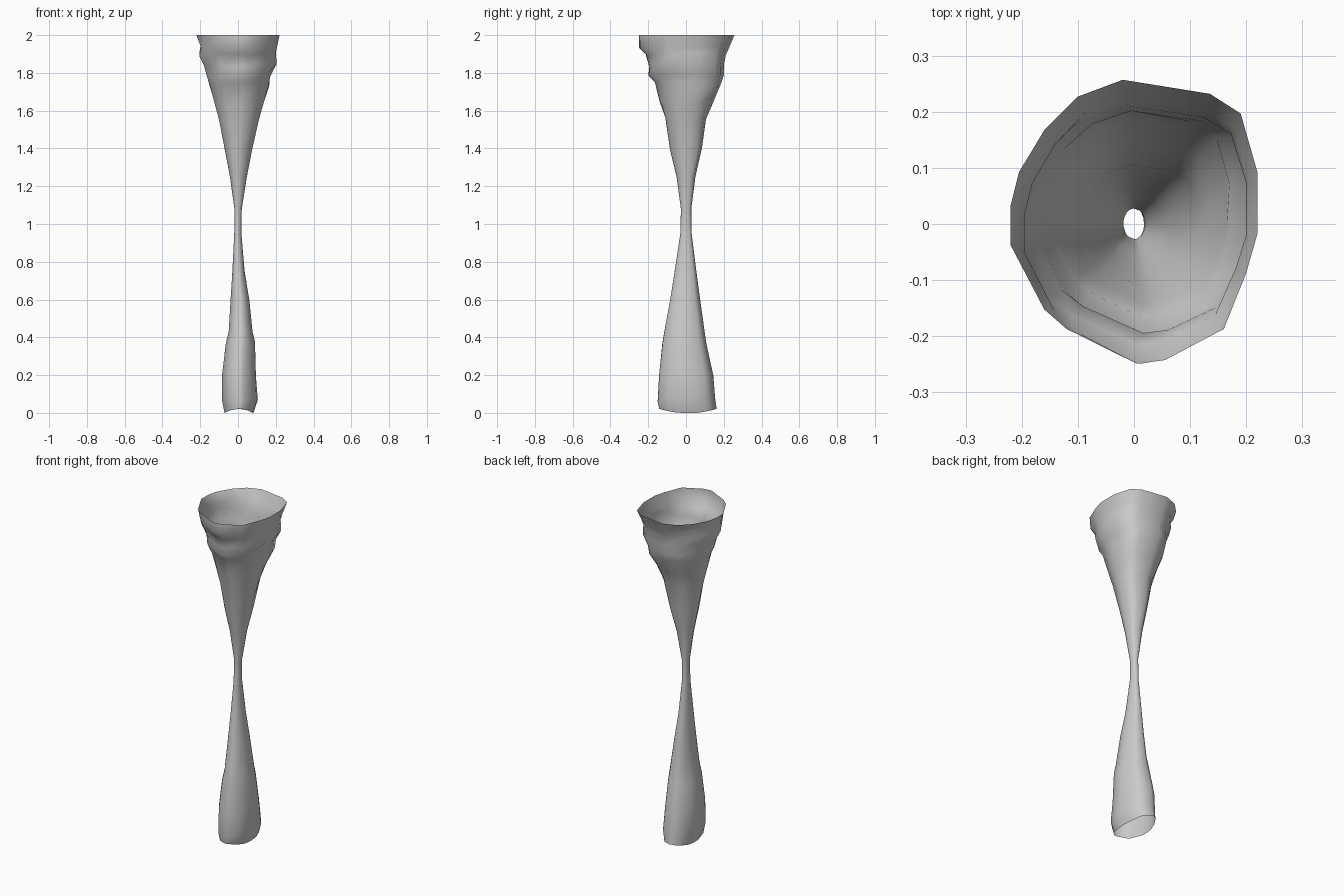
import bpy, bmesh, math, random

random.seed(4)

# Cross-section levels: z, x min, x max, y min, y max
LEVELS = [
    (2.00, -.22, .22, -.25, .255), (1.94, -.195, .205, -.25, .225),
    (1.90, -.205, .20, -.215, .21), (1.84, -.18, .205, -.195, .20),
    (1.79, -.165, .17, -.20, .20), (1.74, -.15, .165, -.165, .185),
    (1.65, -.125, .135, -.14, .145), (1.56, -.10, .11, -.11, .105),
    (1.40, -.07, .075, -.085, .085), (1.25, -.043, .047, -.05, .05),
    (1.08, -.019, .02, -.027, .028), (.95, -.02, .018, -.03, .03),
    (.75, -.03, .035, -.06, .055), (.60, -.04, .06, -.085, .075),
    (.43, -.05, .077, -.115, .10), (.37, -.066, .09, -.125, .108),
    (.20, -.085, .095, -.142, .145), (.07, -.086, .105, -.15, .155),
    (.01, -.072, .082, -.142, .163),
]

# Irregular outline of the upper rim, fading to an ellipse toward the waist
RIM = [(.22, -.02), (.22, .09), (.19, .195), (.135, .23), (-.02, .255),
       (-.10, .225), (-.16, .165), (-.205, .09), (-.22, .03), (-.22, -.04),
       (-.16, -.155), (-.12, -.19), (.005, -.252), (.055, -.245),
       (.16, -.19), (.20, -.09)]


def section(z, x0, x1, y0, y1):
    cx, cy, rx, ry = (x0 + x1) / 2, (y0 + y1) / 2, (x1 - x0) / 2, (y1 - y0) / 2
    blend = max(0, min(1, (z - 1.1) / .5))
    pts = []
    for px, py in RIM:
        u, v = px / .22, py / .253
        length = math.hypot(u, v)
        f = blend + (1 - blend) / length
        wob = random.uniform(-.012, .012) if 0.05 < z < 1.98 else 0
        lift = .012 * math.cos(2 * math.atan2(v, u)) if z < .05 else 0
        dz = wob if abs(z - 1) > .3 else 0
        pts.append((cx + rx * u * f, cy + ry * v * f, max(0, z + dz - lift)))
    return pts


# Open hourglass sheet
bm = bmesh.new()
rings = [[bm.verts.new(p) for p in section(*lv)] for lv in LEVELS]
n = len(RIM)
for a, b in zip(rings, rings[1:]):
    for i in range(n):
        j = (i + 1) % n
        bm.faces.new((b[i], b[j], a[j], a[i]))
mesh = bpy.data.meshes.new("flared_tube")
bm.to_mesh(mesh)
bm.free()
tube = bpy.data.objects.new("flared_tube", mesh)
bpy.context.collection.objects.link(tube)
mesh.shade_smooth()
